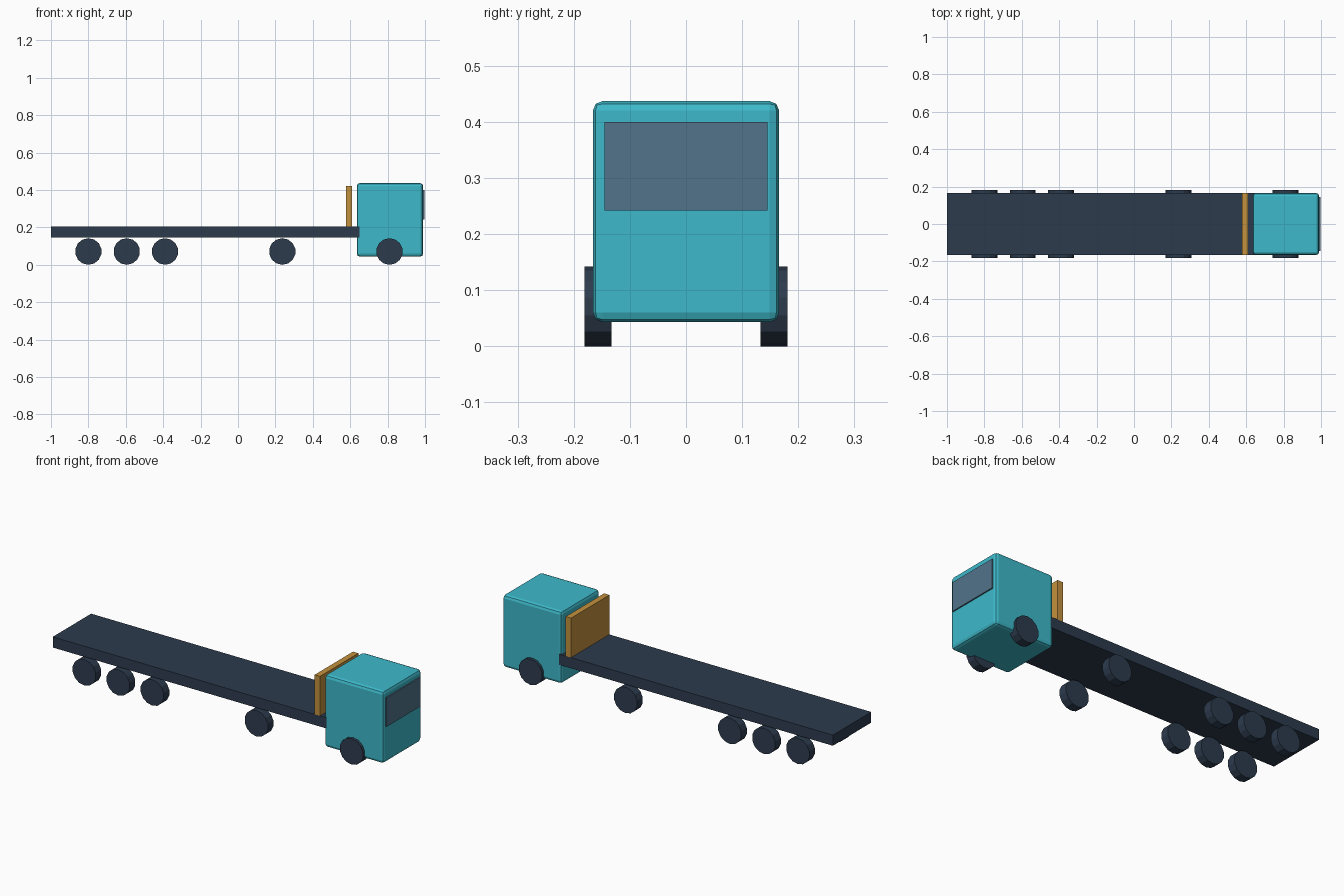
import bpy
from math import pi

cube = bpy.data.objects.get("Cube")
if cube:
    bpy.data.objects.remove(cube, do_unlink=True)


def material(name, colour):
    m = bpy.data.materials.new(name)
    m.use_nodes = True
    m.diffuse_color = (*colour, 1)
    m.node_tree.nodes["Principled BSDF"].inputs["Base Color"].default_value = (*colour, 1)
    return m


teal = material("teal paint", (0.047, 0.485, 0.591))
slate = material("dark slate", (0.026, 0.044, 0.076))
glass = material("grey blue glass", (0.084, 0.174, 0.254))
ochre = material("ochre board", (0.552, 0.287, 0.048))


def box(name, x, y, z, mat, bevel=0):
    """Box from (min, max) pairs, with an optional rounded edge."""
    bpy.ops.mesh.primitive_cube_add(size=1)
    ob = bpy.context.object
    ob.name = name
    ob.location = [(a + b) / 2 for a, b in (x, y, z)]
    ob.scale = [b - a for a, b in (x, y, z)]
    bpy.ops.object.transform_apply(location=False, rotation=False, scale=True)
    ob.data.materials.append(mat)
    if bevel:
        mod = ob.modifiers.new("rounded edges", "BEVEL")
        mod.width = bevel
        mod.segments = 2
    return ob


# Flat bed running forward into the cab, slightly narrower than it
box("flat_bed", (-1, 0.87), (-0.165, 0.165), (0.147, 0.205), slate)

# Cab with rounded edges and a windscreen plate
box("cab", (0.635, 0.99), (-0.166, 0.166), (0.043, 0.437), teal, bevel=0.017)
box("windscreen", (0.988, 0.997), (-0.145, 0.145), (0.242, 0.40), glass)

# Headboard behind the cab
box("headboard", (0.577, 0.609), (-0.165, 0.165), (0.205, 0.42), ochre)

# Wheels in pairs
AXLES = {"rear": -0.80, "third": -0.595, "second": -0.39, "middle": 0.237, "front": 0.81}
for axle, x in AXLES.items():
    for side, sign in (("left", 1), ("right", -1)):
        bpy.ops.mesh.primitive_cylinder_add(
            vertices=14, radius=0.071, depth=0.048,
            location=(x, sign * 0.157, 0.071), rotation=(pi / 2, 0, 0))
        wheel = bpy.context.object
        wheel.name = f"{axle}_wheel_{side}"
        wheel.data.materials.append(slate)
